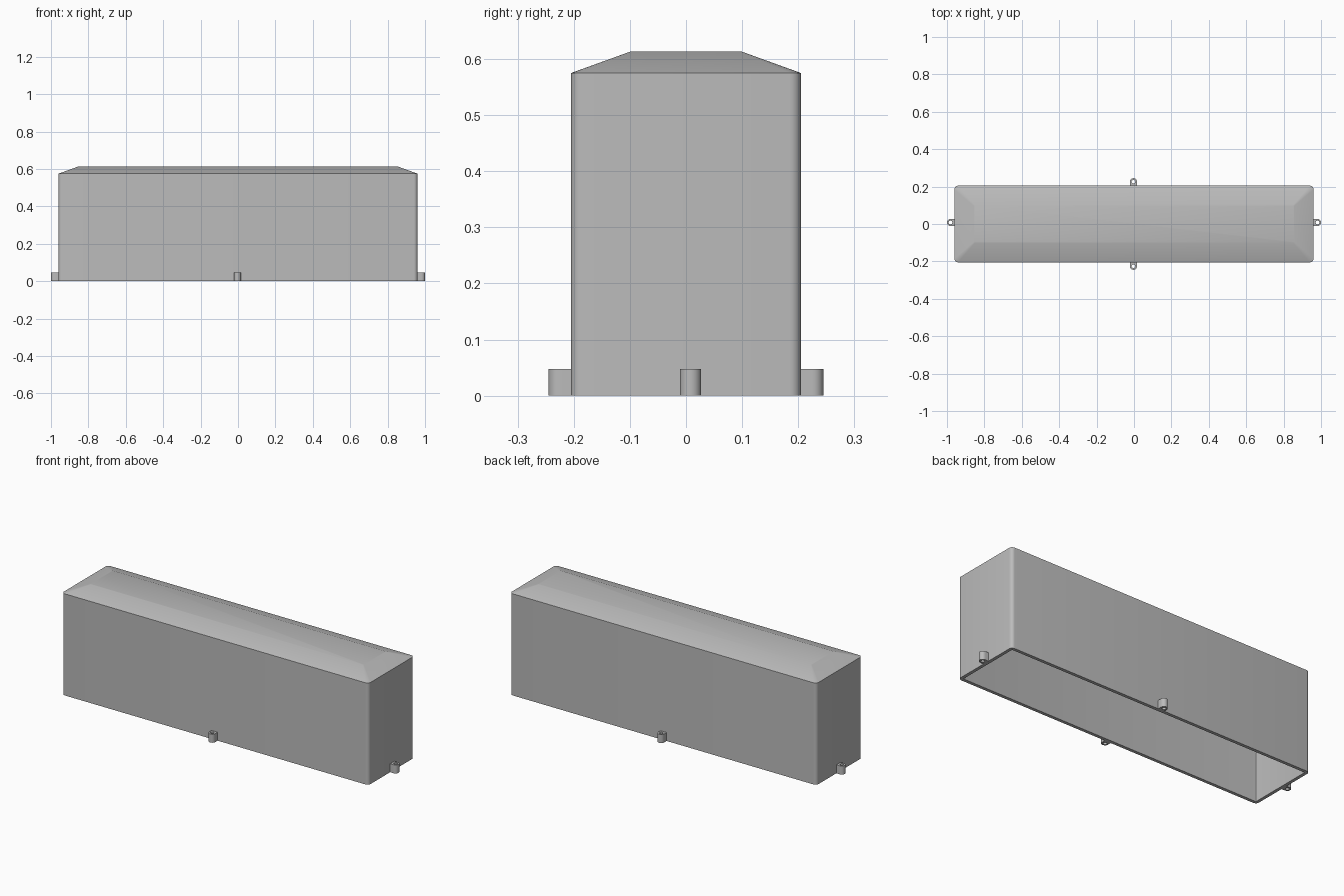
import bpy, bmesh, math

cube = bpy.data.objects.get("Cube")
if cube:
    bpy.data.objects.remove(cube, do_unlink=True)

grey = bpy.data.materials.new("plain grey")
grey.use_nodes = True
grey.diffuse_color = (0.5, 0.5, 0.5, 1)
grey.node_tree.nodes["Principled BSDF"].inputs["Base Color"].default_value = (0.5, 0.5, 0.5, 1)

HALF_X, HALF_Y = 0.96, 0.205
WALL, CORNER = 0.018, 0.02
EAVE, TOP, SLOPE = 0.575, 0.613, 0.105
LUG_R, HOLE_R, LUG_H = 0.019, 0.01, 0.048


def finish(bm, name):
    bmesh.ops.recalc_face_normals(bm, faces=bm.faces)
    mesh = bpy.data.meshes.new(name)
    bm.to_mesh(mesh)
    bm.free()
    mesh.materials.append(grey)
    obj = bpy.data.objects.new(name, mesh)
    bpy.context.collection.objects.link(obj)
    bpy.ops.object.select_all(action="DESELECT")
    obj.select_set(True)
    bpy.context.view_layer.objects.active = obj
    bpy.ops.object.shade_smooth_by_angle(angle=math.radians(30))
    return obj


def rounded_ring(bm, inset, radius, z, steps=6):
    """Rounded rectangle of vertices, inset from the outer wall."""
    ring = []
    for quarter, (sx, sy) in enumerate([(1, 1), (-1, 1), (-1, -1), (1, -1)]):
        cx, cy = HALF_X - inset - radius, HALF_Y - inset - radius
        for i in range(steps + 1):
            a = math.pi / 2 * (quarter + i / steps)
            ring.append(bm.verts.new((sx * cx + radius * math.cos(a),
                                      sy * cy + radius * math.sin(a), z)))
    return ring


def bridge(bm, a, b):
    for i in range(len(a)):
        j = (i + 1) % len(a)
        bm.faces.new((a[i], a[j], b[j], b[i]))


# Hollow cover: ceiling, inner walls, rim, outer walls, sloped roof
bm = bmesh.new()
sections = [
    (SLOPE, 0.005, TOP - WALL),
    (WALL, 0.003, EAVE - WALL),
    (WALL, 0.003, 0),
    (0, CORNER, 0),
    (0, CORNER, EAVE),
    (SLOPE, 0.005, TOP),
]
rings = [rounded_ring(bm, *s) for s in sections]
for lower, upper in zip(rings, rings[1:]):
    bridge(bm, lower, upper)
bm.faces.new(rings[0])
bm.faces.new(rings[-1])
finish(bm, "cover_shell")


# Fixing lugs: U-shaped tabs with a vertical through hole
def lug(name, location, turn):
    bm = bmesh.new()
    steps = 24
    angles = [2 * math.pi * i / steps for i in range(steps)]
    outer, inner = [], []
    for a in angles:
        c, s = math.cos(a), math.sin(a)
        if c < -0.01:  # squared side that meets the wall
            k = LUG_R / max(abs(c), abs(s))
            outer.append((k * c * 1.1, k * s))
        else:
            outer.append((LUG_R * c, LUG_R * s))
        inner.append((HOLE_R * c, HOLE_R * s))
    loops = [[bm.verts.new((x, y, z)) for x, y in shape]
             for shape, z in ((outer, 0), (outer, LUG_H), (inner, LUG_H), (inner, 0))]
    for i in range(4):
        bridge(bm, loops[i], loops[(i + 1) % 4])
    obj = finish(bm, name)
    obj.location = location
    obj.rotation_euler.z = turn


reach = 0.981 - HALF_X
lug("left_lug", (HALF_X + reach, 0.008, 0), 0)
lug("right_lug", (-HALF_X - reach, 0.008, 0), math.pi)
lug("back_lug", (-0.003, HALF_Y + reach, 0), math.pi / 2)
lug("front_lug", (-0.003, -HALF_Y - reach, 0), -math.pi / 2)
